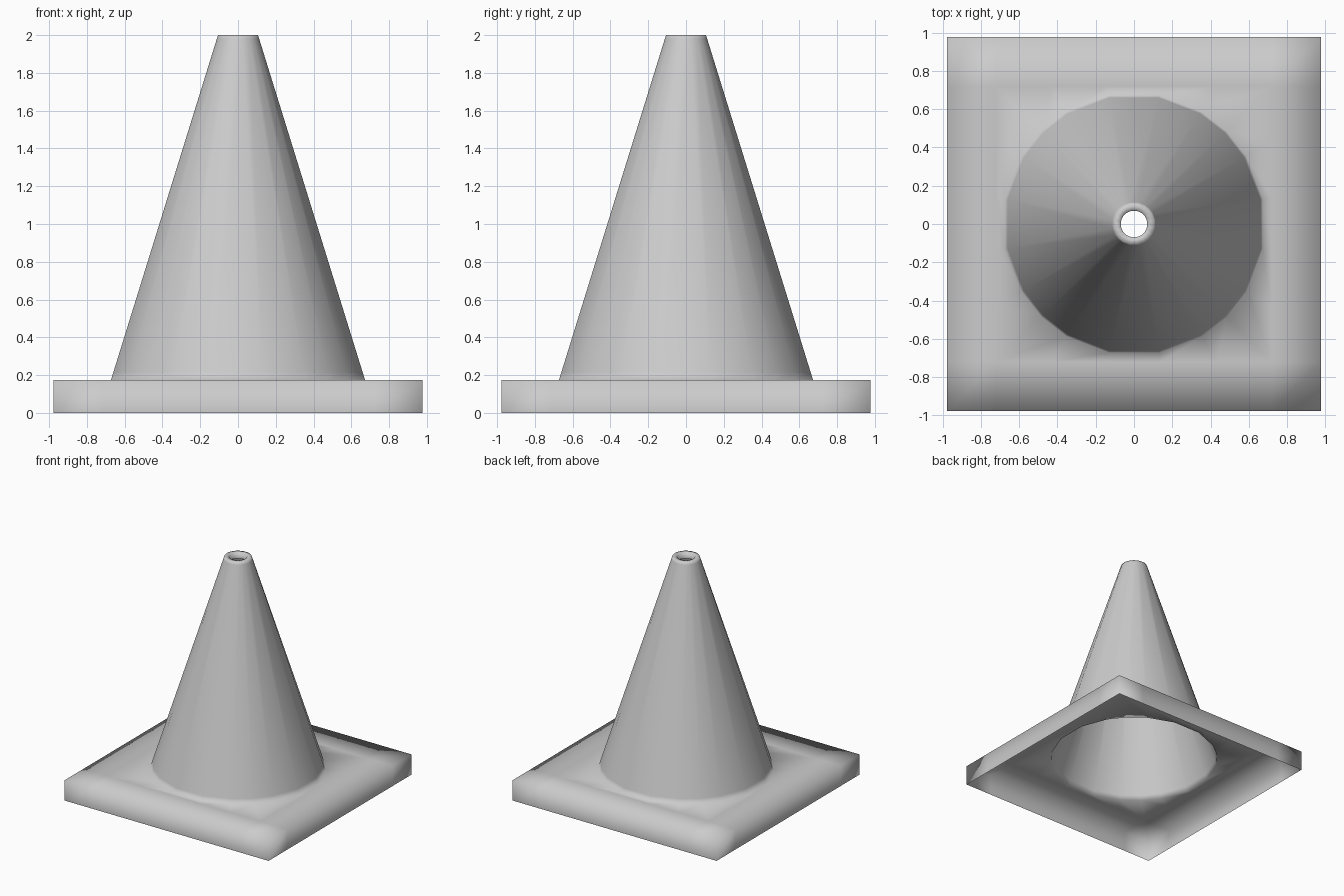
import bpy, bmesh
from math import radians, sin, cos, tan

if "Cube" in bpy.data.objects:
    bpy.data.objects.remove(bpy.data.objects["Cube"])

HALF, INNER, TOP = 0.977, 0.72, 0.175      # base half width, support loop, base height
R0, R1 = 0.685, 0.108                      # cone radius at base and tip

# twenty directions, aligned with the square base
angles = [radians(q * 90 + a) for q in range(4) for a in (11, 31, 45, 59, 79)]
N = len(angles)
bm = bmesh.new()


def ring(r, z):
    return [bm.verts.new((r * cos(a), r * sin(a), z)) for a in angles]


def bridge(lower, upper):
    n = len(lower)
    for i in range(n):
        j = (i + 1) % n
        bm.faces.new((lower[i], lower[j], upper[j], upper[i]))


def cone_r(z):
    return R0 + (R1 - R0) * (z - TOP) / (2 - TOP)


# square loop around the cone
square = []
for a in angles:
    k = INNER / max(abs(cos(a)), abs(sin(a)))
    square.append(bm.verts.new((k * cos(a), k * sin(a), TOP)))

# cone shell, open underneath, with a small lip turned inward at the tip
rings = [square] + [ring(cone_r(z), z) for z in (TOP, 0.215, 1.98, 2.0)]
rings += [ring(0.07, 2.0), ring(0.07, 1.95)]
for lo, hi in zip(rings, rings[1:]):
    bridge(lo, hi)

# flat border of the base
half = [INNER * tan(radians(11)), INNER * tan(radians(31)), INNER, HALF]
xs = [-v for v in reversed(half)] + half
grid = [[bm.verts.new((x, y, TOP)) for x in xs] for y in xs]
n = len(xs)
for j in range(n - 1):
    for i in range(n - 1):
        if i in (0, n - 2) or j in (0, n - 2):
            bm.faces.new((grid[j][i], grid[j][i + 1], grid[j + 1][i + 1], grid[j + 1][i]))

# side walls of the base
rim = grid[0][:-1] + [row[-1] for row in grid[:-1]] + grid[-1][:0:-1] + [row[0] for row in grid[:0:-1]]
foot = [bm.verts.new((v.co.x, v.co.y, 0)) for v in rim]
bridge(foot, rim)

# weld, tidy and shade smooth
bmesh.ops.remove_doubles(bm, verts=bm.verts[:], dist=0.0005)
loose = [v for v in bm.verts if not v.link_faces]
bmesh.ops.delete(bm, geom=loose, context='VERTS')
for f in bm.faces:
    f.smooth = True
me = bpy.data.meshes.new("traffic_cone")
bm.to_mesh(me)
bm.free()
bpy.context.collection.objects.link(bpy.data.objects.new("traffic_cone", me))
